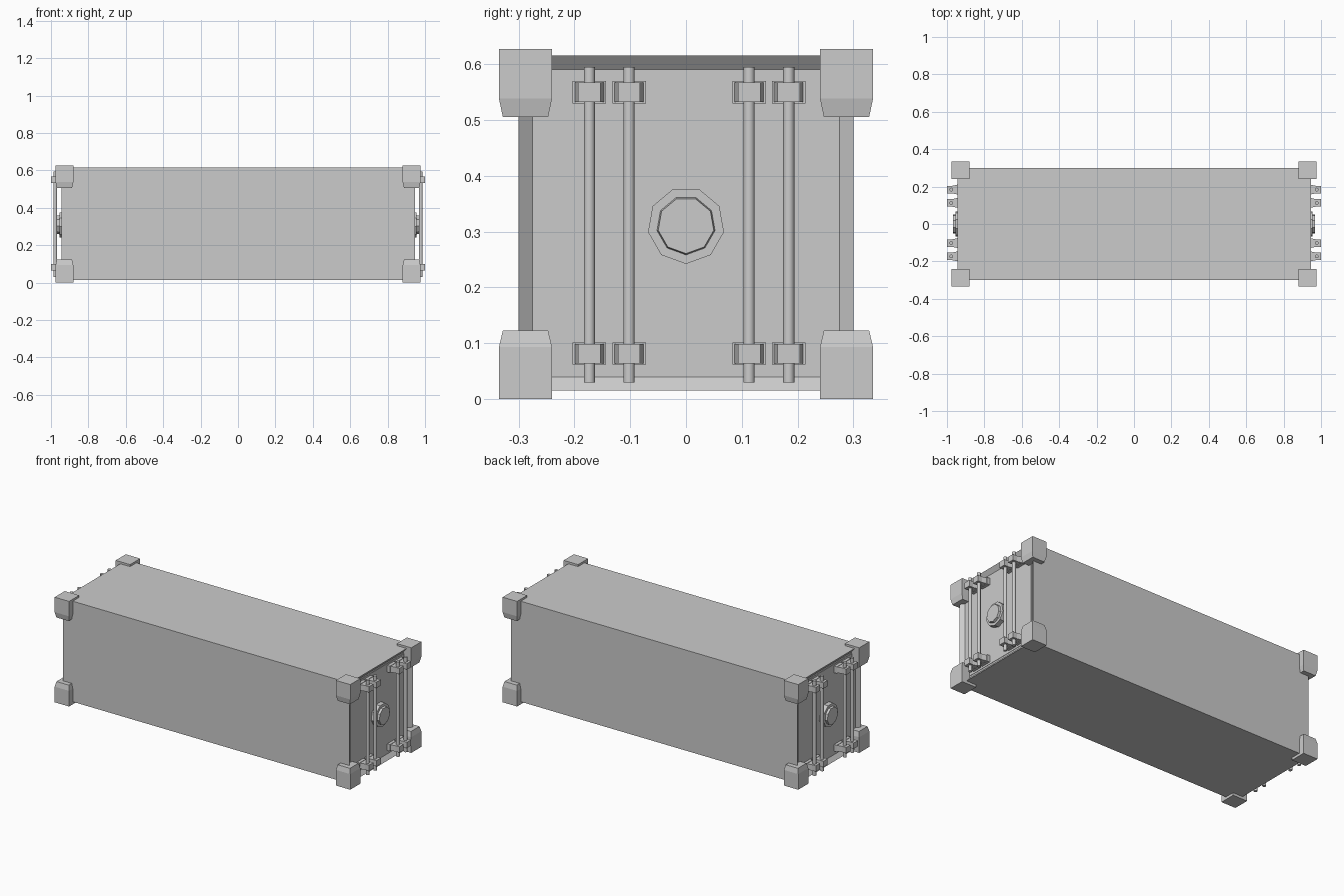
import bpy, bmesh, math
from mathutils import Vector

if "Cube" in bpy.data.objects:
    bpy.data.objects.remove(bpy.data.objects["Cube"])

BODY_X, RECESS = 0.945, 0.02
DOOR_X = BODY_X - RECESS


def finish(name, bm, smooth=False):
    bmesh.ops.recalc_face_normals(bm, faces=bm.faces[:])
    me = bpy.data.meshes.new(name)
    bm.to_mesh(me)
    bm.free()
    ob = bpy.data.objects.new(name, me)
    bpy.context.collection.objects.link(ob)
    if smooth:
        bpy.context.view_layer.objects.active = ob
        ob.select_set(True)
        bpy.ops.object.shade_smooth_by_angle(angle=math.radians(40))
        ob.select_set(False)
    return ob


def loft(name, rings, smooth=False):
    """Skin a list of equal-length point rings and cap both ends."""
    bm = bmesh.new()
    loops = [[bm.verts.new(p) for p in r] for r in rings]
    n = len(loops[0])
    for a, b in zip(loops, loops[1:]):
        for i in range(n):
            bm.faces.new((a[i], a[(i + 1) % n], b[(i + 1) % n], b[i]))
    bm.faces.new(loops[0])
    bm.faces.new(loops[-1])
    return finish(name, bm, smooth)


def rect(cx, cy, hx, hy, z):
    return [(cx - hx, cy - hy, z), (cx + hx, cy - hy, z),
            (cx + hx, cy + hy, z), (cx - hx, cy + hy, z)]


def box(name, x0, x1, y0, y1, z0, z1):
    cx, cy, hx, hy = (x0 + x1) / 2, (y0 + y1) / 2, (x1 - x0) / 2, (y1 - y0) / 2
    return loft(name, [rect(cx, cy, hx, hy, z) for z in (z0, z1)])


# Container body with a recessed frame on each end
bm = bmesh.new()
bmesh.ops.create_cube(bm, size=1)
for v in bm.verts:
    v.co = (v.co.x * 2 * BODY_X, v.co.y * 0.6, v.co.z * 0.6 + 0.315)
for sx in (-1, 1):
    bm.normal_update()
    end = [f for f in bm.faces if f.normal.x * sx > 0.9]
    bmesh.ops.inset_individual(bm, faces=end, thickness=0.035, depth=0)
    for v in end[0].verts:
        v.co.x -= sx * RECESS
finish("container_body", bm)

# Corner castings, tapering toward mid height
for sx in (-1, 1):
    for sy in (-1, 1):
        for label, zs in (("lower", (0, 0.093, 0.123)),
                          ("upper", (0.627, 0.538, 0.505))):
            loft(f"{label}_corner_block",
                 [rect(sx * 0.928, sy * 0.2875, 0.0475 - t, 0.0475 - t, z)
                  for z, t in zip(zs, (0, 0, 0.007))])

for sx in (-1, 1):
    # Pair of door leaves with a fine seam between them
    for y0, y1 in ((-0.265, -0.0005), (0.0005, 0.265)):
        xs = sorted((sx * (DOOR_X - 0.003), sx * (DOOR_X + 0.002)))
        box("door_leaf", *xs, y0, y1, 0.05, 0.58)

    # Nine-sided round hatch and its raised cap
    def nonagon(x, r):
        return [(sx * x, r * math.sin(a), 0.311 - r * math.cos(a))
                for a in (math.tau * i / 9 for i in range(9))]
    loft("hatch_disc", [nonagon(DOOR_X, 0.069), nonagon(0.955, 0.069)])
    loft("hatch_cap", [nonagon(0.954, 0.053), nonagon(0.968, 0.0505)])

    for y in (-0.173, -0.102, 0.113, 0.184):
        # Vertical locking bar
        loft("locking_bar",
             [[(sx * 0.977 + 0.01 * math.cos(a), y + 0.01 * math.sin(a), z)
               for a in (math.tau * i / 16 for i in range(16))]
              for z in (0.03, 0.595)], smooth=True)
        # Brackets holding the bar at top and bottom
        for z in (0.0815, 0.5495):
            xs = sorted((sx * DOOR_X, sx * 0.945))
            box("bracket_plate", *xs, y - 0.03, y + 0.03, z - 0.02, z + 0.02)
            profile = [(0.94, -0.027), (0.973, -0.02), (1.0, -0.02),
                       (1.0, 0.02), (0.973, 0.02), (0.94, 0.027)]
            loft("bar_bracket",
                 [[(sx * px, y + py, z + dz) for px, py in profile]
                  for dz in (-0.0175, 0.0175)])
